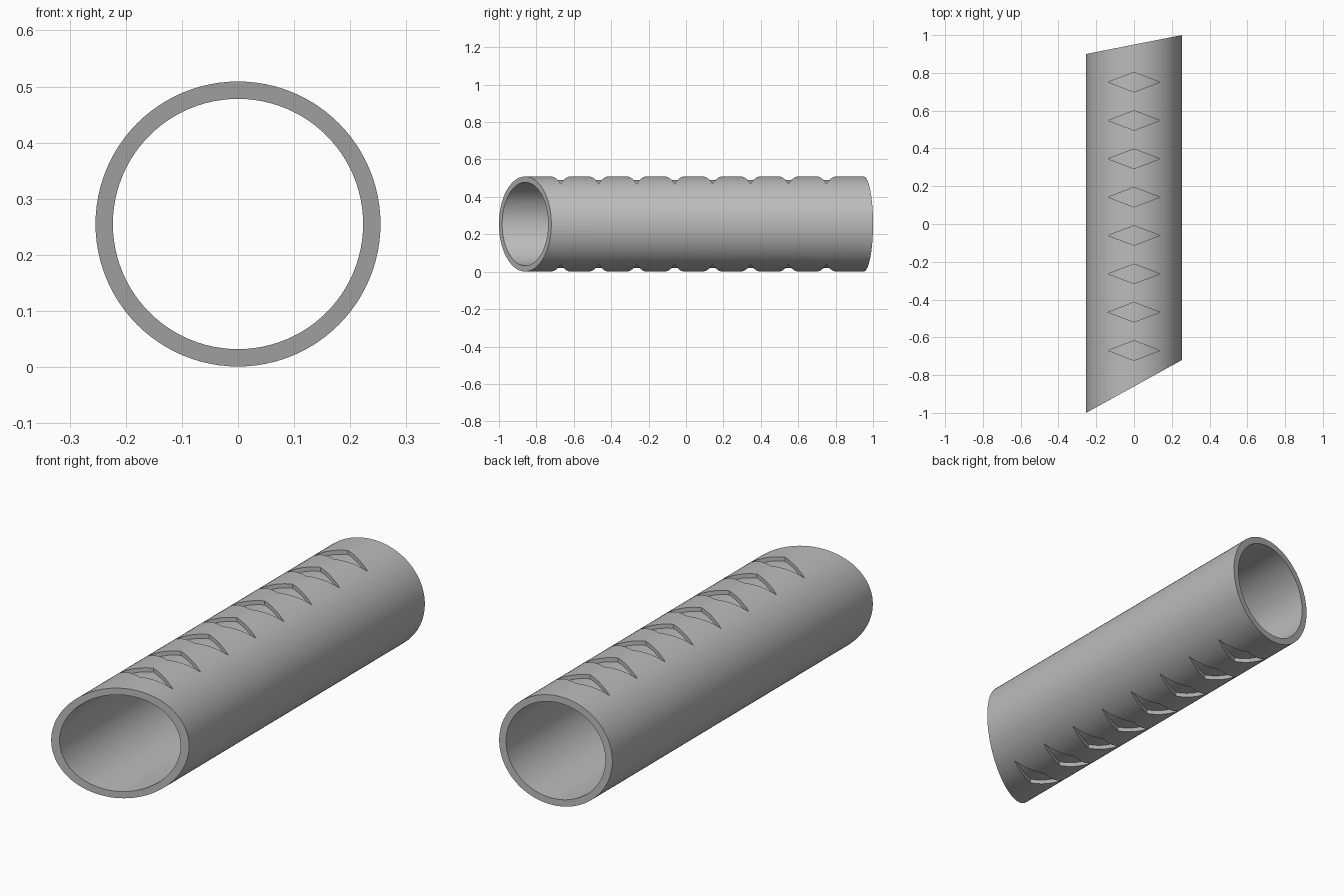
import bpy, bmesh, math

if "Cube" in bpy.data.objects:
    bpy.data.objects.remove(bpy.data.objects["Cube"], do_unlink=True)

OUTER, INNER, POCKET_FLOOR = 0.254, 0.223, 0.235
CENTRE_Z = 0.255
SIDES = 96


def front_y(x):
    # Slanted front cut
    return -0.86 + 0.14 * x / OUTER


def back_y(x):
    # Slanted back cut
    return 0.95 + 0.05 * x / OUTER


def make_object(name, bm):
    bmesh.ops.recalc_face_normals(bm, faces=bm.faces)
    mesh = bpy.data.meshes.new(name)
    bm.to_mesh(mesh)
    bm.free()
    obj = bpy.data.objects.new(name, mesh)
    bpy.context.collection.objects.link(obj)
    return obj


def ring(bm, radius, end):
    verts = []
    for i in range(SIDES):
        a = math.tau * i / SIDES
        x = radius * math.cos(a)
        verts.append(bm.verts.new((x, end(x), CENTRE_Z + radius * math.sin(a))))
    return verts


def bridge(bm, a, b):
    n = len(a)
    for i in range(n):
        j = (i + 1) % n
        bm.faces.new((a[i], a[j], b[j], b[i]))


def subtract(target, cutter):
    mod = target.modifiers.new("cut", "BOOLEAN")
    mod.operation = "DIFFERENCE"
    mod.solver = "EXACT"
    mod.object = cutter
    bpy.ops.object.select_all(action="DESELECT")
    bpy.context.view_layer.objects.active = target
    target.select_set(True)
    bpy.ops.object.modifier_apply(modifier=mod.name)
    bpy.data.objects.remove(cutter, do_unlink=True)


# Hollow tube with slanted ends
bm = bmesh.new()
loops = [ring(bm, OUTER, front_y), ring(bm, OUTER, back_y),
         ring(bm, INNER, back_y), ring(bm, INNER, front_y)]
for k in range(4):
    bridge(bm, loops[k], loops[(k + 1) % 4])
tube = make_object("tube", bm)

# Diamond cutters along the top and the bottom
bm = bmesh.new()
for i in range(8):
    y = -0.67 + 0.203 * i
    for side in (1, -1):
        low, high = [
            [bm.verts.new((dx, y + dy, CENTRE_Z + side * h))
             for dx, dy in ((0.137, 0), (0, 0.052), (-0.137, 0), (0, -0.052))]
            for h in (0.15, 0.3)]
        bridge(bm, low, high)
        bm.faces.new(low)
        bm.faces.new(high)
diamonds = make_object("diamond_cutters", bm)
diamonds.hide_render = True

# Round core that gives the pockets a curved floor
bm = bmesh.new()
a = ring(bm, POCKET_FLOOR, lambda x: -1.2)
b = ring(bm, POCKET_FLOOR, lambda x: 1.2)
bridge(bm, a, b)
bm.faces.new(a)
bm.faces.new(b)
core = make_object("core_cutter", bm)
core.hide_render = True

subtract(diamonds, core)
subtract(tube, diamonds)

# Grey material
grey = bpy.data.materials.new("plain_grey")
grey.use_nodes = True
colour = (0.5, 0.5, 0.5, 1)
grey.diffuse_color = colour
grey.node_tree.nodes["Principled BSDF"].inputs["Base Color"].default_value = colour
tube.data.materials.clear()
tube.data.materials.append(grey)

bpy.ops.object.select_all(action="DESELECT")
bpy.context.view_layer.objects.active = tube
tube.select_set(True)
bpy.ops.object.shade_smooth_by_angle(angle=math.radians(30))
